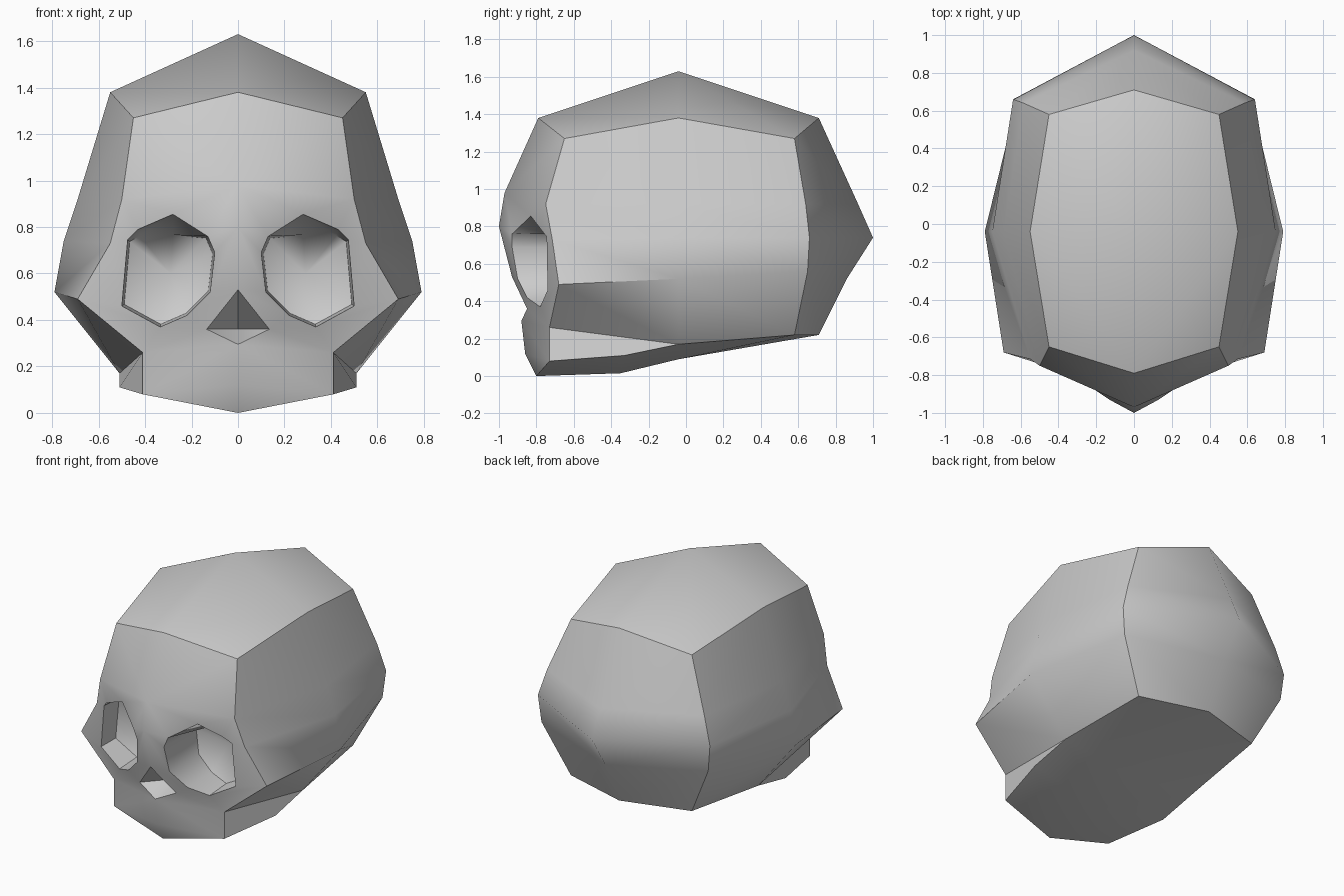
import bpy, bmesh
from mathutils import Vector

if "Cube" in bpy.data.objects:
    bpy.data.objects.remove(bpy.data.objects["Cube"])

bm = bmesh.new()
side_sign = 1


def face(*pts):
    """Add one polygon on the current half."""
    bm.faces.new([bm.verts.new((p[0] * side_sign, p[1], p[2])) for p in pts])


def loft(*rows):
    """Bridge neighbouring rows of points with quads."""
    for a, b in zip(rows, rows[1:]):
        for i in range(len(a) - 1):
            face(a[i], a[i + 1], b[i + 1], b[i])


# shared landmarks (right half)
crown_front, forehead, brow = (0, -.79, 1.38), (0, -.97, .98), (0, -1, .80)
nose_top, nose_side, nose_base = (0, -.93, .53), (.135, -.85, .36), (0, -.88, .295)
nose_inner = (0, -.70, .36)
teeth, chin = (0, -.86, .12), (0, -.80, 0)
jaw_front, jaw_back = (.41, -.73, .08), (.51, -.33, .11)

# side columns, top to bottom
temple = [(.45, -.65, 1.27), (.50, -.75, .92), (.55, -.715, .73),
          (.69, -.68, .49), (.41, -.73, .26)]
middle = [(.55, -.04, 1.38), (.69, -.04, .92), (.75, -.04, .74),
          (.79, -.04, .52), (.51, -.04, .17)]
corner = [(.45, .58, 1.27), (.585, .64, .92), (.64, .66, .74),
          (.62, .65, .56), (.45, .58, .22)]
rear = [(0, .71, 1.38), (0, .92, .92), (0, 1, .74), (0, .86, .52), (0, .71, .22)]

# eye socket rim
eye = [(.13, -.93, .76), (.28, -.83, .855), (.43, -.78, .79),
       (.475, -.745, .745), (.50, -.74, .46), (.335, -.78, .37),
       (.22, -.85, .42), (.12, -.90, .52), (.10, -.93, .69)]

for side_sign in (1, -1):
    # cranium: sides and back, then top and forehead
    loft(temple, middle, corner, rear)
    loft([forehead, temple[1]], [crown_front, temple[0]],
         [(0, -.04, 1.63), middle[0]], [rear[0], corner[0]])
    # underside and jaw side
    loft([chin, jaw_front], [(0, -.35, .015), jaw_back],
         [(0, -.04, .09), middle[4]], [rear[4], corner[4]])
    face(temple[4], middle[4], jaw_back, jaw_front)

    # face around the eye
    face(forehead, temple[1], eye[2], eye[1])
    face(forehead, eye[1], eye[0], brow)
    loft(temple[1:], eye[2:6])
    face(brow, eye[0], eye[8])
    face(brow, eye[8], eye[7], nose_top)
    face(nose_top, eye[7], eye[6], nose_side)
    face(nose_side, eye[6], eye[5], temple[4])

    # upper jaw and nose notch
    face(nose_side, temple[4], nose_base)
    face(nose_base, temple[4], jaw_front, teeth)
    face(teeth, jaw_front, chin)
    face(nose_top, nose_side, nose_inner)
    face(nose_base, nose_inner, nose_side)

    # eye socket: walls and bowl
    mid = Vector((.29, -.50, .60))
    back = [(mid.x + (p[0] - mid.x) * .95, -.60,
             min(mid.z + (p[2] - mid.z) * .95, .77 - i * .004))
            for i, p in enumerate(eye)]
    loft(eye + eye[:1], back + back[:1])
    for i in range(len(back)):
        face(back[i - 1], back[i], mid)

bmesh.ops.remove_doubles(bm, verts=bm.verts, dist=.001)
bmesh.ops.recalc_face_normals(bm, faces=bm.faces)

mesh = bpy.data.meshes.new("skull")
bm.to_mesh(mesh)
bm.free()
skull = bpy.data.objects.new("skull", mesh)
bpy.context.collection.objects.link(skull)
bpy.context.view_layer.objects.active = skull
skull.select_set(True)
bpy.ops.object.shade_smooth_by_angle(angle=.82)
